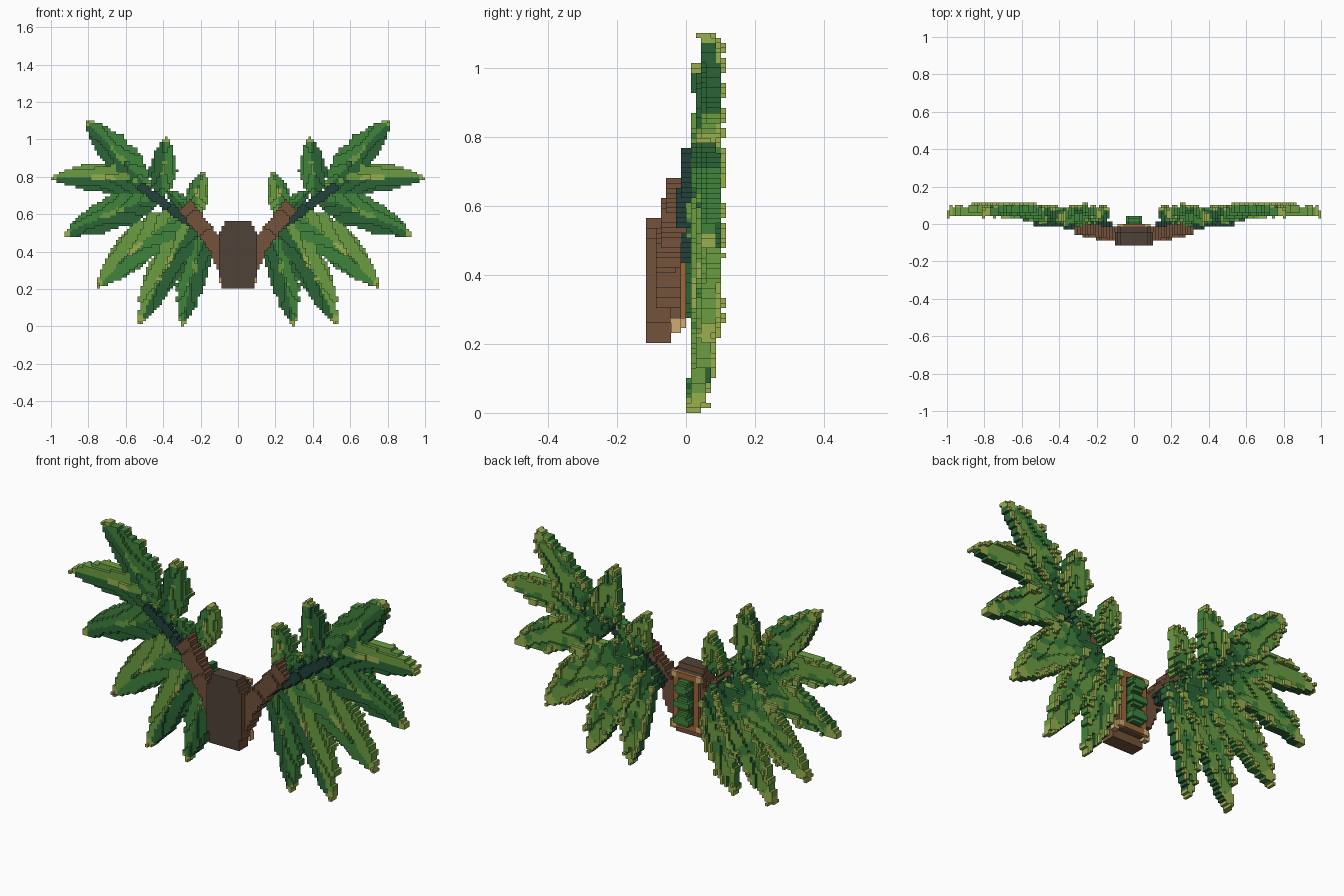
import bpy, bmesh, math
from mathutils import Vector, noise

if "Cube" in bpy.data.objects:
    bpy.data.objects.remove(bpy.data.objects["Cube"], do_unlink=True)

V = 2 / 138  # size of one block

# Colours as sRGB bytes, converted to linear
PALETTE = {
    "yellow_green": (152, 176, 80),
    "light_green": (107, 158, 66),
    "mid_green": (64, 131, 60),
    "dark_green": (42, 100, 54),
    "stem_teal": (34, 66, 58),
    "bark_brown": (114, 82, 59),
    "plate_brown": (80, 66, 55),
    "frame_orange": (156, 104, 56),
    "corner_tan": (208, 172, 114),
}
NAMES = list(PALETTE)
YELLOW, LIGHT, MID, DARK, TEAL, BARK, PLATE, ORANGE, TAN = range(len(NAMES))


def linear(c):
    c /= 255
    return c / 12.92 if c < 0.04 else ((c + 0.055) / 1.055) ** 2.4


def make_material(name):
    mat = bpy.data.materials.new(name)
    mat.use_nodes = True
    rgba = [linear(c) for c in PALETTE[name]] + [1]
    mat.diffuse_color = rgba
    bsdf = mat.node_tree.nodes["Principled BSDF"]
    bsdf.inputs["Base Color"].default_value = rgba
    bsdf.inputs["Roughness"].default_value = 0.9
    return mat


MATERIALS = [make_material(n) for n in NAMES]


def build(name, cells, recolour=None):
    """Turn a dictionary of coloured blocks into a mesh of outer faces."""
    bm = bmesh.new()
    verts = {}

    def corner(p):
        if p not in verts:
            verts[p] = bm.verts.new([c * V for c in p])
        return verts[p]

    for cell, colour in cells.items():
        for axis in range(3):
            for side in (0, 1):
                near = list(cell)
                near[axis] += 2 * side - 1
                if tuple(near) in cells:
                    continue
                a, b = (axis + 1) % 3, (axis + 2) % 3
                loop = []
                for da, db in ((0, 0), (1, 0), (1, 1), (0, 1)):
                    p = list(cell)
                    p[axis] += side
                    p[a] += da
                    p[b] += db
                    loop.append(corner(tuple(p)))
                face = bm.faces.new(loop if side else loop[::-1])
                face.material_index = recolour(colour, axis, side) if recolour else colour
    mesh = bpy.data.meshes.new(name)
    bm.to_mesh(mesh)
    bm.free()
    for mat in MATERIALS:
        mesh.materials.append(mat)
    obj = bpy.data.objects.new(name, mesh)
    bpy.context.collection.objects.link(obj)


def build_pair(name, cells, recolour=None):
    build("left_" + name, cells, recolour)
    build("right_" + name, {(-1 - i, j, k): c for (i, j, k), c in cells.items()}, recolour)


def fill(lo, hi, rule):
    """Collect blocks inside a box; the rule gives a colour or None."""
    cells = {}
    span = [range(round(a / V), round(b / V)) for a, b in zip(lo, hi)]
    for i in span[0]:
        for j in span[1]:
            for k in span[2]:
                colour = rule((i + 0.5) * V, (j + 0.5) * V, (k + 0.5) * V)
                if colour is not None:
                    cells[i, j, k] = colour
    return cells


def leaf(base, tip, half, y_base, y_tip, bend, upper, lower):
    """Pointed folded leaf with pale teeth; blocks hold (back, other) tones."""
    bx, bz = base
    dx, dz = tip[0] - bx, tip[1] - bz
    length = math.hypot(dx, dz)
    dx, dz = dx / length, dz / length
    cells = {}
    pad = half + 0.05
    for i in range(int((min(bx, tip[0]) - pad) / V), int((max(bx, tip[0]) + pad) / V)):
        for k in range(max(0, int((min(bz, tip[1]) - pad) / V)), int((max(bz, tip[1]) + pad) / V)):
            x, z = (i + 0.5) * V, (k + 0.5) * V
            t = ((x - bx) * dx + (z - bz) * dz) / length
            if not 0 <= t <= 1:
                continue
            s = (z - bz) * dx - (x - bx) * dz - bend * math.sin(math.pi * t)
            rough = noise.noise(Vector((x * 23, 3 * half, z * 23)))
            patch = noise.noise(Vector((x * 14, 7 * half, z * 14)))
            width = half * math.sin(math.pi * t ** 0.8) ** 0.72 * (1 + 0.15 * rough)
            width = max(width, 0.011)
            if abs(s) > width:
                continue
            edge = abs(s) / width
            y = y_base + (y_tip - y_base) * t + 0.018 * math.sin(math.pi * t)
            front = round((y + 0.022 * abs(s) / half) / V)
            tooth = edge > 0.6 and rough > 0.15

            # Front and side tone: two halves, a pale spot on the rib
            tone = upper if s > 0 else lower
            if t > 0.94:
                tone = YELLOW
            elif abs(s) < 0.013 and 0.35 < t < 0.6 and patch > -0.1:
                tone = LIGHT if upper != LIGHT else YELLOW

            # Back tone: pale rim and tip, darker towards the base
            if t > 0.88 or (edge > 0.7 and rough > -0.1):
                back = YELLOW
            elif t < 0.18:
                back = DARK
            elif t < 0.3 or patch < -0.12:
                back = MID
            else:
                back = LIGHT
            for n in range(3):
                cells[i, front + n, k] = (back, tone)
            if tooth:
                cells[i, front + 3, k] = (YELLOW, YELLOW)
    return cells


def leaf_faces(tones, axis, side):
    return tones[0] if axis == 1 and side == 1 else tones[1]


# Leaves of one wing: base, tip, half width, depths, bend, two tones
LEAVES = {
    "top_leaf": ((0.49, 0.76), (0.81, 1.10), 0.088, 0.01, 0.035, 0.0, MID, DARK),
    "outer_leaf": ((0.46, 0.75), (0.998, 0.79), 0.08, 0.0, 0.035, 0.028, LIGHT, DARK),
    "side_leaf": ((0.42, 0.69), (0.93, 0.49), 0.09, 0.0, 0.04, 0.015, MID, DARK),
    "wide_leaf": ((0.29, 0.62), (0.755, 0.21), 0.103, -0.01, 0.035, 0.02, LIGHT, MID),
    "lower_leaf": ((0.23, 0.57), (0.525, 0.015), 0.092, 0.0, 0.005, 0.02, LIGHT, DARK),
    "inner_leaf": ((0.17, 0.53), (0.30, 0.0), 0.078, 0.01, -0.005, 0.01, MID, DARK),
    "upright_leaf": ((0.41, 0.70), (0.385, 1.01), 0.07, -0.005, 0.01, 0.0, MID, DARK),
    "short_leaf": ((0.21, 0.60), (0.18, 0.83), 0.055, 0.0, 0.03, -0.02, LIGHT, MID),
    "bud_leaf": ((0.27, 0.62), (0.375, 0.73), 0.04, -0.03, -0.02, 0.0, MID, DARK),
}
for name, spec in LEAVES.items():
    build_pair(name, leaf(*spec), leaf_faces)


def beam(a, b, half, depth, colour):
    """Sloping square beam between two points."""
    a, b = Vector(a), Vector(b)
    d = (b - a).xz
    reach = d.length
    d.normalize()

    def rule(x, y, z):
        px, pz = x - a.x, z - a.z
        t = (px * d.x + pz * d.y) / reach
        s = abs(pz * d.x - px * d.y)
        mid = a.y + (b.y - a.y) * t
        return colour if 0 <= t <= 1 and s < half and abs(y - mid) < depth else None

    pad = Vector((half, depth + 0.02, half))
    return fill(a - pad, b + pad, rule)


# Arms and stems
arm = beam((0.10, -0.06, 0.41), (0.285, -0.025, 0.65), 0.043, 0.034, BARK)
arm.update(fill((0.06, -0.09, 0.30), (0.146, -0.02, 0.47),
                lambda x, y, z: BARK if x < 0.1 + (z - 0.29) * 0.5 else None))
build_pair("arm", arm)
build_pair("stem", beam((0.25, -0.005, 0.55), (0.53, 0.005, 0.755), 0.024, 0.021, TEAL))
build_pair("leaf_stalk", beam((0.13, -0.005, 0.45), (0.27, 0.0, 0.58), 0.026, 0.02, TEAL))


# Central body: chamfered block with a narrower back tier
def body_rule(x, y, z):
    wide = min(0.101, 0.066 + (0.565 - z) * 0.55, 0.084 + (z - 0.2) * 0.16)
    if y > -0.04:
        wide -= 0.012
        if not 0.25 < z < 0.53:
            return None
    return BARK if abs(x) < wide else None


def plate_faces(colour, axis, side):
    facing_front = axis == 1 and side == 0
    facing_up = axis == 2 and side == 1
    return PLATE if facing_front or facing_up else colour


build("body", fill((-0.12, -0.112, 0.21), (0.12, -0.015, 0.565), body_rule), plate_faces)


# Back frame: posts and rails round the recess, with pale corner studs
def frame_rule(x, y, z):
    ax = abs(x)
    low, high = z < 0.275, z > 0.505
    if ax > 0.058 and (low or high):
        return TAN
    if ax < 0.043 and not (low or high):
        return None
    return ORANGE if ax < 0.073 else None


build("back_frame", fill((-0.088, -0.016, 0.245), (0.088, 0, 0.53), frame_rule))
build_pair("corner_stud", fill((0.072, -0.044, 0.235), (0.101, -0.015, 0.275), lambda x, y, z: TAN))


# Green lumps down the middle of the back
def gem_rule(x, y, z):
    wave = abs(math.sin((z - 0.27) / 0.08 * math.pi))
    if abs(x) > 0.024 + 0.014 * wave or y > 0.015 + 0.028 * wave:
        return None
    return MID if y > 0.015 else DARK


build("back_gem", fill((-0.06, -0.016, 0.275), (0.06, 0.045, 0.51), gem_rule))
